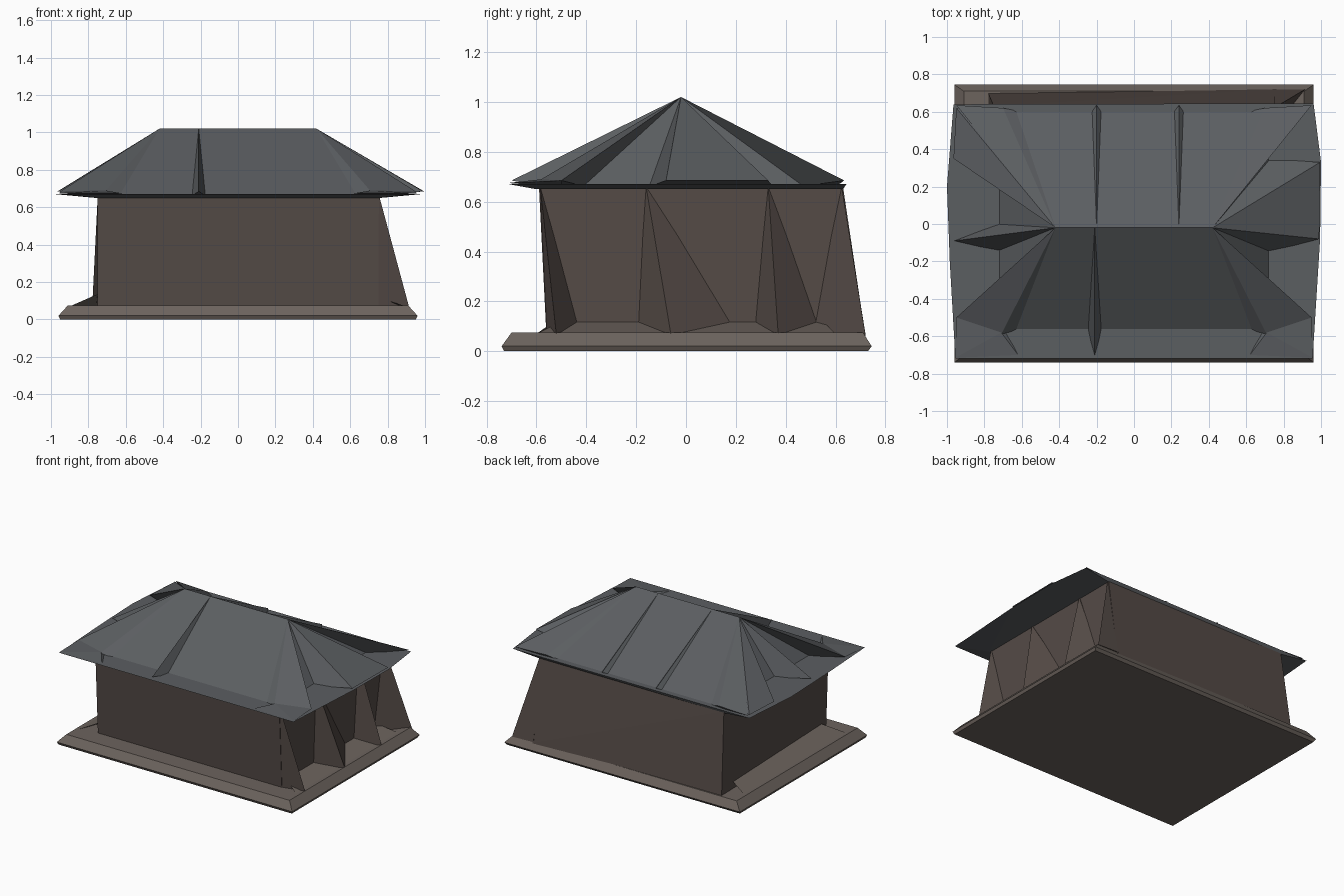
import bpy
import bmesh

cube = bpy.data.objects.get("Cube")
if cube:
    bpy.data.objects.remove(cube, do_unlink=True)


def make_material(name, colour):
    mat = bpy.data.materials.new(name)
    mat.use_nodes = True
    mat.diffuse_color = colour
    shader = mat.node_tree.nodes["Principled BSDF"]
    shader.inputs["Base Color"].default_value = colour
    shader.inputs["Roughness"].default_value = 0.8
    return mat


stone = make_material("pale_stone", (0.15, 0.125, 0.11, 1))
timber = make_material("dark_timber", (0.09, 0.07, 0.062, 1))
slate = make_material("grey_slate", (0.105, 0.112, 0.12, 1))


def hull(name, points, material):
    """Faceted solid wrapped around a few corner points."""
    bm = bmesh.new()
    for point in points:
        bm.verts.new(point)
    result = bmesh.ops.convex_hull(bm, input=bm.verts)
    spare = {g for g in result["geom_interior"] + result["geom_unused"]
             if isinstance(g, bmesh.types.BMVert)}
    bmesh.ops.delete(bm, geom=list(spare), context="VERTS")
    bmesh.ops.recalc_face_normals(bm, faces=bm.faces)
    mesh = bpy.data.meshes.new(name)
    bm.to_mesh(mesh)
    bm.free()
    mesh.materials.append(material)
    obj = bpy.data.objects.new(name, mesh)
    bpy.context.collection.objects.link(obj)
    return obj


def rect(left, right, front, back, z):
    return [(x, y, z) for x in (left, right) for y in (front, back)]


# Plinth with bevelled rim and a raised slope at each end
hull("plinth", rect(-0.95, 0.95, -0.73, 0.73, 0) + rect(-0.96, 0.96, -0.74, 0.745, 0.02)
     + rect(-0.91, 0.91, -0.7, 0.71, 0.075), stone)
for side, rise, label in ((-1, 0.14, "right"), (1, 0.12, "left")):
    hull("plinth_slope_" + label,
         [(side * 0.9, -0.6, 0.07), (side * 0.9, 0.6, 0.07), (side * 0.74, -0.5, rise),
          (side * 0.74, 0.55, rise), (side * 0.7, 0, 0.05)], stone)

# Main walls, flared outward at the back
hull("walls", rect(-0.75, 0.75, -0.59, 0.63, 0.66)
     + [(-0.75, -0.56, 0.06), (0.75, -0.56, 0.06), (-0.78, 0.7, 0.06), (0.75, 0.72, 0.06)], timber)

# Flared buttresses on the left wall
wall_x, foot_x, wall_top = 0.74, 0.915, 0.66
buttresses = {
    # name: (top y, foot y, front root y, back root y)
    "buttress_front": (-0.585, -0.52, -0.56, -0.42),
    "buttress_middle_front": (-0.16, -0.06, -0.2, 0.22),
    "buttress_middle_back": (0.33, 0.37, 0.27, 0.55),
    "buttress_back": (0.625, 0.72, 0.5, 0.72),
}
for name, (top, foot, front, back) in buttresses.items():
    hull(name, [(0.755, top, wall_top), (foot_x, foot, 0.065), (wall_x, front, 0.07),
                (wall_x, back, 0.07), (wall_x, top, wall_top)], timber)

# Thin overhanging eaves with a bowed outline
eave_z = 0.672
hull("eaves", [(x, y, eave_z) for x, y in
               ((-0.955, -0.72), (0.955, -0.72), (0.995, -0.08), (1.0, 0.33),
                (0.96, 0.645), (-0.965, 0.64), (-1.0, 0.2), (-0.985, -0.2))]
     + rect(-0.76, 0.76, -0.6, 0.63, 0.65), slate)

# Hipped roof body, sunk between its ribs
ridge_x, ridge_y, ridge_z = 0.42, -0.02, 1.02
hull("roof_body", rect(-0.73, 0.73, -0.58, 0.62, 0.66)
     + [(side * ridge_x, ridge_y, ridge_z) for side in (-1, 1)], slate)


def rib(name, top, feet, roots):
    """Wedge running from the ridge down to the eave edge."""
    hull(name, [(*top, ridge_z)] + [(*p, 0.685) for p in feet]
         + [(*p, 0.66) for p in roots], slate)


# Broad corner hips, mirrored left and right
for side, label in ((-1, "right"), (1, "left")):
    end = (side * ridge_x, ridge_y)
    rib("hip_front_" + label, end, [(side * 0.95, -0.5), (side * 0.71, -0.59)],
        [(side * 0.7, -0.4), (side * 0.6, -0.56)])
    rib("hip_back_" + label, end, [(side * 0.95, 0.635), (side * 0.7, 0.62)],
        [(side * 0.7, 0.45), (side * 0.6, 0.6)])
    hull("eave_corner_" + label,
         [(side * 0.955, -0.715, 0.675), (side * 0.95, -0.5, 0.685),
          (side * 0.62, -0.7, 0.675), (side * 0.71, -0.58, 0.69),
          (side * 0.72, -0.5, 0.66)], slate)

# Ribs on the two roof ends
rib("end_facet_left", (ridge_x, ridge_y), [(0.99, -0.08), (0.995, 0.33)],
    [(0.72, -0.15), (0.7, 0.35)])
rib("end_rib_right", (-ridge_x, ridge_y), [(-0.96, -0.09)],
    [(-0.7, -0.15), (-0.7, 0.01)])
rib("end_rib_right_back", (-ridge_x, ridge_y), [(-0.965, 0.35), (-0.95, 0.62)],
    [(-0.7, 0.28), (-0.7, 0.6)])

# Slim ribs on the front and back slopes
for name, x, foot_y, root_y in (("front_rib", -0.21, -0.7, -0.56),
                                ("back_rib_right", -0.2, 0.635, 0.58),
                                ("back_rib_left", 0.24, 0.635, 0.58)):
    rib(name, (x, ridge_y), [(x, foot_y)], [(x - 0.04, root_y), (x + 0.04, root_y)])
